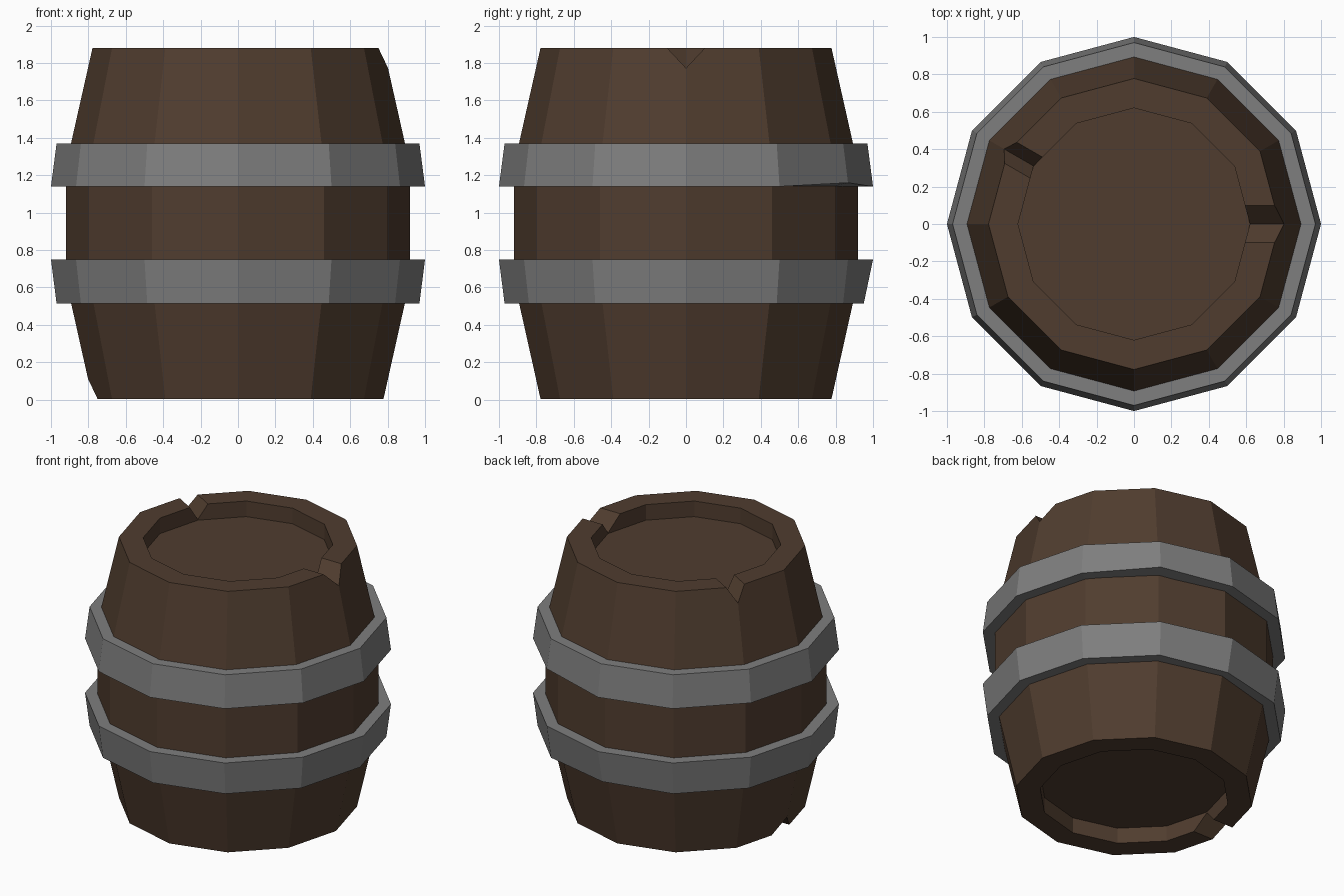
import bpy, bmesh
from math import cos, sin, pi, radians
from mathutils import Matrix

if "Cube" in bpy.data.objects:
    bpy.data.objects.remove(bpy.data.objects["Cube"])

SIDES = 12


def material(name, rgb):
    m = bpy.data.materials.new(name)
    m.diffuse_color = (*rgb, 1)
    m.use_nodes = True
    m.node_tree.nodes["Principled BSDF"].inputs["Base Color"].default_value = m.diffuse_color
    return m


def lathe(name, profile, mat, closed=False, nudges=None):
    """Spin an (r, z) profile into a 12-sided solid; open profiles get end caps."""
    bm = bmesh.new()
    rings = [[bm.verts.new((r * cos(2 * pi * i / SIDES), r * sin(2 * pi * i / SIDES), z))
              for i in range(SIDES)] for r, z in profile]
    for (ring, seg), (scale, dz) in (nudges or {}).items():
        v = rings[ring][seg]
        v.co = (v.co.x * scale, v.co.y * scale, v.co.z + dz)
    pairs = list(zip(rings, rings[1:]))
    if closed:
        pairs.append((rings[-1], rings[0]))
    else:
        bm.faces.new(rings[0])
        bm.faces.new(rings[-1])
    for a, b in pairs:
        for i in range(SIDES):
            j = (i + 1) % SIDES
            bm.faces.new((a[i], a[j], b[j], b[i]))
    bmesh.ops.recalc_face_normals(bm, faces=bm.faces)
    return finish(name, bm, mat)


def finish(name, bm, mat=None):
    me = bpy.data.meshes.new(name)
    bm.to_mesh(me)
    bm.free()
    ob = bpy.data.objects.new(name, me)
    bpy.context.collection.objects.link(ob)
    if mat:
        me.materials.append(mat)
    return ob


def notch(target, angle, half, depth, z, up):
    """Cut a V-shaped chip through the rim at the given angle."""
    bm = bmesh.new()
    k = 1.5                                   # carry the V past the rim
    tri = [(0, -depth), (half * k, depth * (k - 1)), (-half * k, depth * (k - 1))]
    ends = [[bm.verts.new((x, y, z + up * dz)) for y, dz in tri] for x in (0.5, 0.95)]
    bm.faces.new(ends[0])
    bm.faces.new(ends[1])
    for i in range(3):
        j = (i + 1) % 3
        bm.faces.new((ends[0][i], ends[0][j], ends[1][j], ends[1][i]))
    bmesh.ops.rotate(bm, verts=bm.verts, matrix=Matrix.Rotation(radians(angle), 3, 'Z'))
    bmesh.ops.recalc_face_normals(bm, faces=bm.faces)
    cutter = finish("notch_cutter", bm)
    cutter.hide_render = True
    cutter.hide_viewport = True
    mod = target.modifiers.new("notch", 'BOOLEAN')
    mod.operation = 'DIFFERENCE'
    mod.solver = 'EXACT'
    mod.object = cutter


wood = material("wood", (0.08, 0.046, 0.028))
iron = material("iron", (0.21, 0.21, 0.21))

# Barrel body with a recessed lid at each end
LOW, TOP, RECESS = 0.005, 1.88, 0.112
body = lathe("barrel_body", [
    (0.62, LOW + RECESS), (0.62, LOW), (0.778, LOW), (0.92, 0.64),
    (0.92, 1.25), (0.778, TOP), (0.62, TOP), (0.62, TOP - RECESS)], wood)

# Chips in the rims: two on top, one underneath
notch(body, 0, 0.10, 0.107, TOP, 1)
notch(body, 150, 0.065, 0.107, TOP, 1)
notch(body, 180, 0.10, 0.107, LOW, -1)

# Iron hoops, with slight dents
lathe("lower_hoop", [(0.97, 0.515), (1.0, 0.75), (0.90, 0.75), (0.87, 0.515)],
      iron, closed=True, nudges={(0, 3): (0.98, 0)})
lathe("upper_hoop", [(1.0, 1.14), (0.97, 1.37), (0.87, 1.37), (0.90, 1.14)],
      iron, closed=True, nudges={(0, 2): (1, 0.02)})
